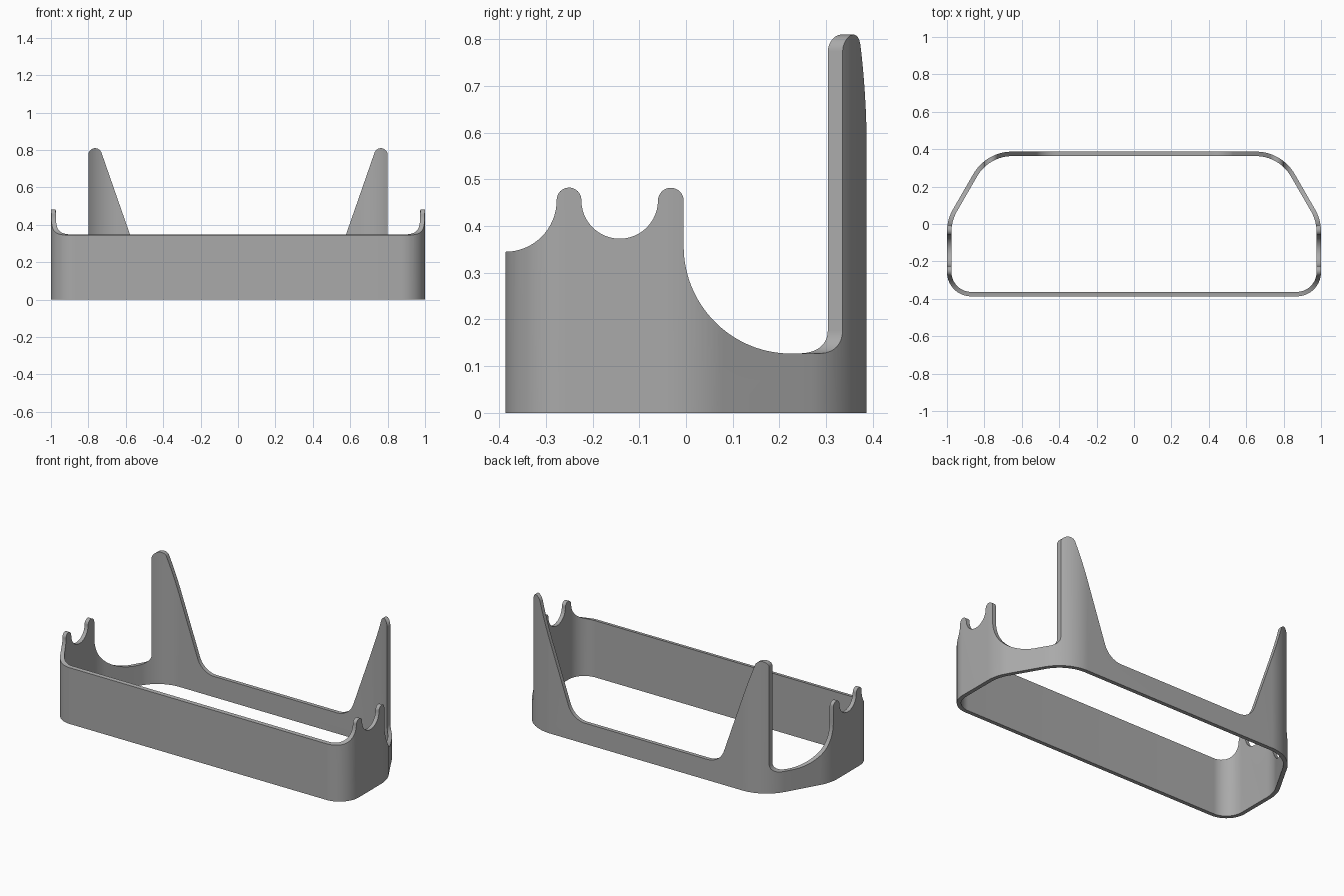
import bpy
import bmesh
from math import sin, cos, radians, sqrt

cube = bpy.data.objects.get("Cube")
if cube:
    bpy.data.objects.remove(cube, do_unlink=True)

THICK = 0.024      # wall thickness
BACK = 0.387       # half depth
TOP = 0.81         # post height
SILL = 0.127       # height of the low rim
LEAN = 19.2        # post edge angle from vertical


def arc(cx, cy, r, a0, a1, n=16):
    """Points on a circular arc, angles in degrees."""
    angles = [radians(a0 + (a1 - a0) * i / n) for i in range(n + 1)]
    return [(cx + r * cos(a), cy + r * sin(a)) for a in angles]


def mirrored(half):
    """Close a right-hand half profile with its mirror image."""
    return half + [(-x, y) for x, y in reversed(half)]


def outline(inset):
    """Plan of the wall: round front corners, slanted back corners."""
    slant_x = 0.79 - (BACK - 0.147) * sin(radians(30)) / cos(radians(30))
    r_bend = 0.24
    bend_y = 0.023 - r_bend * (1 - cos(radians(30))) / sin(radians(30))
    half = arc(0.87, 0.13 - BACK, 0.13 - inset, -90, 0)
    half += arc(1 - r_bend, bend_y, r_bend - inset, 0, 30, 10)
    half += arc(slant_x, BACK - 0.24, 0.24 - inset, 30, 90, 24)
    return mirrored(half)


def make_object(name, bm):
    bmesh.ops.recalc_face_normals(bm, faces=bm.faces)
    mesh = bpy.data.meshes.new(name)
    bm.to_mesh(mesh)
    bm.free()
    obj = bpy.data.objects.new(name, mesh)
    bpy.context.collection.objects.link(obj)
    return obj


def prism(name, points, axis, lo, hi):
    """Extrude a profile along x or y."""
    bm = bmesh.new()
    place = (lambda p, d: (d, p[0], p[1])) if axis == "x" else (lambda p, d: (p[0], d, p[1]))
    ends = [[bm.verts.new(place(p, d)) for p in points] for d in (lo, hi)]
    for end in ends:
        bm.faces.new(end)
    n = len(points)
    for i in range(n):
        j = (i + 1) % n
        bm.faces.new((ends[0][i], ends[0][j], ends[1][j], ends[1][i]))
    obj = make_object(name, bm)
    obj.hide_render = True
    return obj


# Tall closed wall
bm = bmesh.new()
loops = [[bm.verts.new((x, y, z)) for x, y in outline(inset)]
         for inset, z in ((0, 0), (0, 1), (THICK, 1), (THICK, 0))]
count = len(loops[0])
for a in range(4):
    b = (a + 1) % 4
    for i in range(count):
        j = (i + 1) % count
        bm.faces.new((loops[a][i], loops[a][j], loops[b][j], loops[b][i]))
stand = make_object("stand_frame", bm)

# Side cut: front rim, two rounded prongs with a cradle, sweep to the sill
side = [(-0.6, 0.345), (-0.42, 0.345)]
side += arc(-BACK, 0.455, 0.11, -90, 0)
side += arc(-0.2505, 0.456, 0.0265, 180, 0)
side += arc(-0.142, 0.455, 0.082, -180, 0, 24)
side += arc(-0.0325, 0.4545, 0.0275, 180, 0)
side += arc(0.225, 0.357, 0.23, 180, 270, 32)
side += [(0.225, 1.2), (-0.6, 1.2)]
side_cutter = prism("side_cutter", side, "x", -1.3, 1.3)

# Back cut: leaning posts with round tips and filleted feet
tip_r, foot_r = 0.036, 0.12
tip_x, tip_z = 0.8 - tip_r, TOP - tip_r
slope = sin(radians(LEAN)) / cos(radians(LEAN))
foot_z = SILL + foot_r
foot_x = (tip_x - (tip_r + foot_r) / cos(radians(LEAN))
          - (tip_z - foot_z) * slope)
post = arc(foot_x, foot_z, foot_r, -90, -LEAN)
post += arc(tip_x, tip_z, tip_r, 180 - LEAN, 0)
post += arc(0.85, SILL + 0.05, 0.05, 180, 270, 12)
post += [(1.3, SILL), (1.3, 1.2)]
back_cutter = prism("back_cutter", mirrored(post), "y", 0.22, 0.6)

# Apply both cuts
for cutter in (side_cutter, back_cutter):
    mod = stand.modifiers.new(cutter.name, "BOOLEAN")
    mod.operation = "DIFFERENCE"
    mod.solver = "EXACT"
    mod.object = cutter
bpy.context.view_layer.update()
graph = bpy.context.evaluated_depsgraph_get()
result = bpy.data.meshes.new_from_object(stand.evaluated_get(graph))
stand.modifiers.clear()
stand.data = result
for cutter in (side_cutter, back_cutter):
    bpy.data.objects.remove(cutter, do_unlink=True)

# Plain grey finish
grey = bpy.data.materials.new("plain_grey")
grey.use_nodes = True
colour = (0.4, 0.4, 0.4, 1)
grey.diffuse_color = colour
grey.node_tree.nodes["Principled BSDF"].inputs["Base Color"].default_value = colour
stand.data.materials.clear()
stand.data.materials.append(grey)

bpy.ops.object.select_all(action="DESELECT")
stand.select_set(True)
bpy.context.view_layer.objects.active = stand
bpy.ops.object.shade_smooth_by_angle(angle=radians(30))
